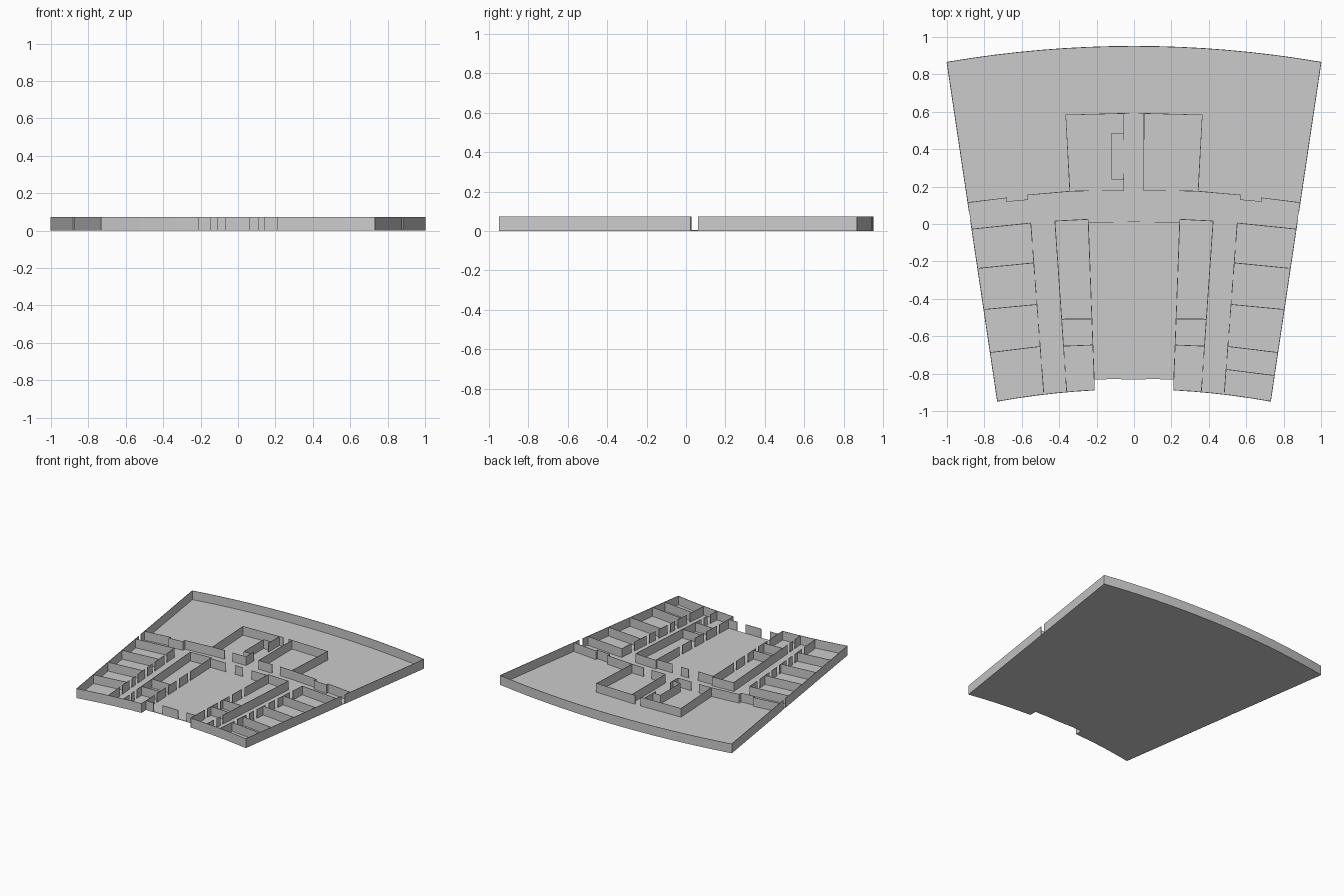
import bpy, bmesh, math

if "Cube" in bpy.data.objects:
    bpy.data.objects.remove(bpy.data.objects["Cube"])

H = 0.073       # wall height
T = 0.004       # wall and floor thickness
CY = -4.97      # common centre of the curved facades


def make(name, verts, faces, offset):
    bm = bmesh.new()
    vs = [bm.verts.new(v) for v in verts]
    for f in faces:
        bm.faces.new([vs[i] for i in f])
    bmesh.ops.recalc_face_normals(bm, faces=bm.faces)
    me = bpy.data.meshes.new(name)
    bm.to_mesh(me)
    bm.free()
    ob = bpy.data.objects.new(name, me)
    bpy.context.collection.objects.link(ob)
    mod = ob.modifiers.new("thickness", 'SOLIDIFY')
    mod.thickness = T
    mod.offset = offset
    return ob


def walls(name, paths):
    """Upright thin walls along plan polylines."""
    verts, faces = [], []
    for path in paths:
        for i, (x, y) in enumerate(path):
            n = len(verts)
            verts += [(x, y, 0), (x, y, H)]
            if i:
                faces.append((n - 2, n, n + 1, n - 1))
    return make(name, verts, faces, 0)


def arc(r, x0, x1, n):
    xs = [x0 + (x1 - x0) * i / n for i in range(n + 1)]
    return [(x, CY + math.sqrt(r * r - x * x)) for x in xs]


def doors(a, b, gaps):
    """Straight wall from a to b, with openings given as (y_top, y_bottom)."""
    def at(y):
        return (a[0] + (b[0] - a[0]) * (y - a[1]) / (b[1] - a[1]), y)
    ys = [a[1]] + [y for g in gaps for y in g] + [b[1]]
    return [[at(ys[i]), at(ys[i + 1])] for i in range(0, len(ys), 2)]


def flip(path):
    return [(-x, y) for x, y in path]


back = arc(5.92, -1, 1, 16)
wing = arc(4.088, -0.73, -0.213, 5)
recess = [(-0.213, -0.89), (-0.213, -0.83)]

# Floor plate
left = wing + [recess[1]]
outline = back + flip(left) + left[::-1]
make("floor", [(x, y, T / 2) for x, y in outline], [range(len(outline))], 0)

# Curved back facade and front entrance panels
walls("back_facade", [back])
walls("entrance_panels", [[(a, -0.83), (b, -0.83)] for a, b in
                          ((-0.213, -0.147), (-0.07, 0.065), (0.14, 0.213))])

for side in ("left", "right"):
    def put(name, paths):
        walls(side + "_" + name, paths if side == "left" else [flip(p) for p in paths])

    # Outer side wall with corridor exit, and curved front wing
    put("side_wall", doors(back[0], wing[0], [(0.06, 0.022)]))
    put("front_wing_wall", [wing, recess])

    # Stepped wall on the back side of the cross corridor
    put("corridor_wall", [[(-0.885, 0.115), (-0.68, 0.14), (-0.68, 0.12), (-0.567, 0.13),
                           (-0.567, 0.155), (-0.343, 0.175), (-0.24, 0.178)]])

    # Outer row of rooms
    put("outer_rooms_wall", doors((-0.552, 0.005), (-0.483, -0.9), [
        (-0.10, -0.135), (-0.27, -0.30), (-0.37, -0.405),
        (-0.50, -0.535), (-0.585, -0.62), (-0.72, -0.75)]))
    rooms = [(-0.865, -0.027, -0.552, 0.005), (-0.833, -0.237, -0.537, -0.208),
             (-0.80, -0.457, -0.518, -0.43), (-0.767, -0.687, -0.503, -0.655)]
    if side == "right":
        rooms.append((-0.75, -0.81, -0.495, -0.778))
    put("outer_room_partitions", [[(a, b), (c, d)] for a, b, c, d in rooms])

    # Inner block of rooms
    put("inner_block_outer_wall", doors((-0.423, 0.016), (-0.36, -0.897),
                                        [(-0.72, -0.75), (-0.79, -0.82)]))
    put("inner_block_hall_wall", doors((-0.245, 0.025), (-0.213, -0.83), [
        (-0.255, -0.285), (-0.40, -0.435), (-0.54, -0.57), (-0.69, -0.72)]))
    put("inner_block_partitions", [[(-0.423, 0.016), (-0.245, 0.025)],
                                   [(-0.385, -0.512), (-0.37, -0.508), (-0.226, -0.508)],
                                   [(-0.376, -0.653), (-0.22, -0.647)]])
    put("hall_back_wall", [[(-0.245, 0.01), (-0.11, 0.01)]])

    # Core block
    put("core_shell", [[(-0.343, 0.175), (-0.365, 0.583), (-0.025, 0.592)]])

walls("hall_centre_panel", [[(-0.035, 0.015), (0.033, 0.015)]])

# Core passage: plain on the right, with a recessed closet on the left
walls("core_passage_right", [[(0.053, 0.591), (0.053, 0.178), (0.17, 0.178)]])
walls("core_passage_left", [[(-0.055, 0.591), (-0.055, 0.45)],
                            [(-0.055, 0.27), (-0.055, 0.178), (-0.17, 0.178)]])
walls("core_closet", [[(-0.055, 0.485), (-0.118, 0.485), (-0.118, 0.24), (-0.055, 0.24)]])
